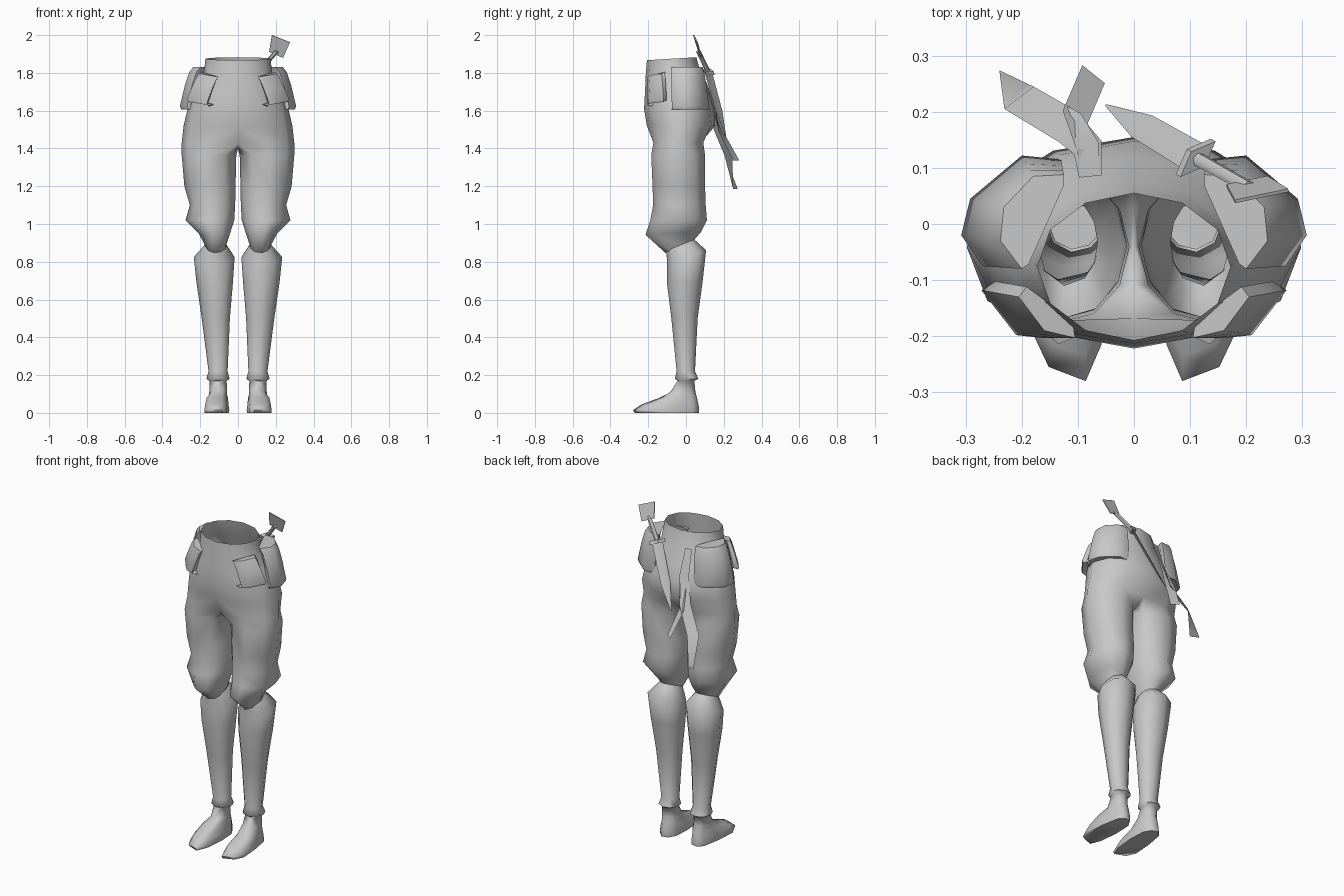
import bpy, bmesh, math
from mathutils import Vector

if "Cube" in bpy.data.objects:
    bpy.data.objects.remove(bpy.data.objects["Cube"])

grey = bpy.data.materials.new("plain_grey")
grey.diffuse_color = (0.58, 0.58, 0.58, 1)
grey.use_nodes = True
grey.node_tree.nodes["Principled BSDF"].inputs["Base Color"].default_value = grey.diffuse_color


def finish(name, bm, mirror=False, angle=60):
    bmesh.ops.recalc_face_normals(bm, faces=bm.faces)
    me = bpy.data.meshes.new(name)
    bm.to_mesh(me)
    bm.free()
    me.materials.append(grey)
    ob = bpy.data.objects.new(name, me)
    bpy.context.collection.objects.link(ob)
    bpy.ops.object.select_all(action='DESELECT')
    ob.select_set(True)
    bpy.context.view_layer.objects.active = ob
    bpy.ops.object.shade_smooth_by_angle(angle=math.radians(angle))
    if mirror:
        mod = ob.modifiers.new("mirror", 'MIRROR')
        mod.merge_threshold = 0.0005
        # keep the mirror ahead of any smoothing modifier
        ob.modifiers.move(len(ob.modifiers) - 1, 0)
    return ob


def bridge(bm, a, b, closed=True):
    n = len(a)
    for i in range(n if closed else n - 1):
        j = (i + 1) % n
        bm.faces.new((a[i], a[j], b[j], b[i]))


def loft(bm, rings, closed=True, caps=(False, False)):
    vs = [[bm.verts.new(p) for p in r] for r in rings]
    for a, b in zip(vs, vs[1:]):
        bridge(bm, a, b, closed)
    if caps[0]:
        bm.faces.new(vs[0])
    if caps[1]:
        bm.faces.new(vs[-1])
    return vs


# leg outline: seven outer points from front to back, then three inner ones
ANGLES = [math.radians(-125 + 250 * i / 6) for i in range(7)] + \
         [math.radians(a) for a in (152, 180, 208)]


def leg_ring(z, x0, x1, y0, y1, tilt=0):
    cx, cy, rx, ry = (x0 + x1) / 2, (y0 + y1) / 2, (x1 - x0) / 2, (y1 - y0) / 2
    return [(cx + rx * math.cos(a), cy + ry * math.sin(a),
             z + tilt * ry * math.sin(a)) for a in ANGLES]


def hip_ring(z, rx, y0, y1, tilt=0):
    cy, ry = (y0 + y1) / 2, (y1 - y0) / 2
    out = []
    for i in range(7):
        a = math.radians(-90 + 30 * i)
        x = 0 if i in (0, 6) else rx * math.cos(a)
        out.append((x, cy + ry * math.sin(a), z + tilt * ry * math.sin(a)))
    return out


# trousers: half of the hips, opening into one leg, mirrored
bm = bmesh.new()
hips = loft(bm, [hip_ring(1.875, .172, -.207, .055, .06),
                 hip_ring(1.79, .182, -.213, .08),
                 hip_ring(1.70, .232, -.217, .12),
                 hip_ring(1.61, .267, -.222, .148),
                 hip_ring(1.52, .288, -.207, .155)], closed=False)
crotch = hip_ring(1.43, .298, -.193, .112)
crotch[0], crotch[6] = (0, -.168, 1.425), (0, .085, 1.44)
crotch += [(0, .03, 1.402), (0, -.04, 1.398), (0, -.11, 1.402)]
ring = [bm.verts.new(p) for p in crotch]
bridge(bm, hips[-1], ring[:7], closed=False)
legs = loft(bm, [leg_ring(1.365, .009, .298, -.185, .102),
                 leg_ring(1.20, .013, .284, -.178, .102),
                 leg_ring(1.10, .015, .255, -.175, .105),
                 leg_ring(1.02, .020, .278, -.190, .112),
                 leg_ring(.95, .042, .208, -.215, .080, .05),
                 leg_ring(.882, .065, .172, -.110, .045, .45)])
bridge(bm, ring, legs[0])
finish("trousers", bm, mirror=True)

# boots: flared top, tapering shaft, cuff and long foot with slanted toes
bm = bmesh.new()
boot = [leg_ring(.888, .062, .178, -.105, .045, .4),
        leg_ring(.825, .018, .234, -.100, .107, .35),
        leg_ring(.69, .027, .220, -.102, .088),
        leg_ring(.50, .043, .192, -.078, .062),
        leg_ring(.22, .055, .156, -.050, .048),
        leg_ring(.18, .044, .168, -.060, .066),
        leg_ring(.17, .060, .152, -.045, .045),
        leg_ring(.115, .058, .152, -.080, .050)]
# lower foot rings: five points round the toes, five round the heel
for z, toe, grow in ((.08, -.14, -.012), (.045, -.235, -.004),
                     (.015, -.28, 0), (0, -.272, -.002)):
    k = toe / -.28
    boot.append([(.086, toe, z), (.152 + grow, toe * .91, z),
                 (.178 + grow, -.20 * k, z), (.168 + grow, -.07 * k, z),
                 (.15 + grow, .035, z), (.118, .07 + grow, z),
                 (.078, .06 + grow, z), (.053, .015, z),
                 (.046 - grow, -.09 * k, z), (.058 - grow, -.215 * k, z)])
loft(bm, boot, caps=(False, True))
finish("boots", bm, mirror=True, angle=75)


# pouches: bulging patches wrapped around the hip
def pouch(name, top, bottom, z_top, z_bottom, drop, rows):
    centre = Vector((.13, -.03))
    rings = []
    for h, s in rows:
        path = [Vector(a).lerp(Vector(b), s) for a, b in zip(top, bottom)]
        # end columns tuck into the hip
        path = [path[0].lerp(centre, .18)] + path + [path[-1].lerp(centre, .18)]
        n = len(path) - 1
        rings.append([(p.x, p.y, z_top + (z_bottom - z_top) * h - drop * i / n)
                      for i, p in enumerate(path)])
    b = bmesh.new()
    loft(b, rings, caps=(True, True))
    finish(name, b, mirror=True, angle=50)


pouch("side_pouches",
      [(.20, -.08), (.238, -.03), (.232, .03), (.18, .085), (.125, .088)],
      [(.27, -.075), (.308, -.02), (.292, .045), (.20, .122), (.13, .115)],
      1.83, 1.605, 0,
      [(0, 0), (.12, .3), (.4, .6), (.92, 1), (1, .88), (.97, .3)])
pouch("front_pouches",
      [(.105, -.203), (.16, -.19), (.205, -.13)],
      [(.165, -.203), (.21, -.198), (.272, -.118)],
      1.77, 1.62, -.035,
      [(0, 0), (.12, .2), (.4, .5), (.92, 1), (1, .9), (.97, .4)])

# dagger tucked into the waist at the back
guard, tip = Vector((.11, .118, 1.805)), Vector((-.05, .212, 1.46))
top = Vector((.205, .065, 1.915))
axis = (tip - guard).normalized()
wide = Vector((.75, .66, 0))
wide = (wide - axis * wide.dot(axis)).normalized()
thin = axis.cross(wide)


def section(c, w, t, n=4):
    return [c + wide * (w * math.cos(k * math.tau / n)) +
            thin * (t * math.sin(k * math.tau / n)) for k in range(n)]


bm = bmesh.new()
loft(bm, [section(guard, .03, .007), section(guard.lerp(tip, .6), .027, .006),
          section(tip, .002, .001)], caps=(True, True))
finish("dagger_blade", bm, angle=30)
bm = bmesh.new()
loft(bm, [section(top, .012, .012, 6), section(guard, .013, .013, 6)],
     caps=(True, True))
finish("dagger_handle", bm)
bm = bmesh.new()
loft(bm, [section(guard - axis * .01, .045, .02),
          section(guard + axis * .01, .045, .02)], caps=(True, True))
finish("dagger_guard", bm, angle=30)
bm = bmesh.new()
plate = [Vector(p) for p in ((.18, .04, 2.0), (.275, .06, 1.962),
                             (.238, .083, 1.88), (.165, .068, 1.912))]
nrm = (plate[1] - plate[0]).cross(plate[3] - plate[0]).normalized() * .003
loft(bm, [[p + nrm for p in plate], [p - nrm for p in plate]], caps=(True, True))
finish("dagger_pommel", bm, angle=30)


# sash tails hanging behind: thin strips of centre points and half widths
def ribbon(name, pts):
    b = bmesh.new()
    loft(b, [[(x - u, y - v, z), (x + u, y + v, z)] for x, y, z, u, v in pts],
         closed=False)
    finish(name, b)


ribbon("long_sash_tail", [(-.08, .085, 1.80, .018, .002),
                          (-.085, .135, 1.66, .022, .01),
                          (-.115, .172, 1.50, .02, .025),
                          (-.205, .225, 1.36, .026, .02),
                          (-.215, .262, 1.185, .025, -.012)])
ribbon("short_sash_tail", [(-.075, .085, 1.80, .018, .002),
                           (-.08, .14, 1.65, .022, .008),
                           (-.105, .19, 1.48, .022, -.012),
                           (-.072, .267, 1.335, .02, -.016)])
